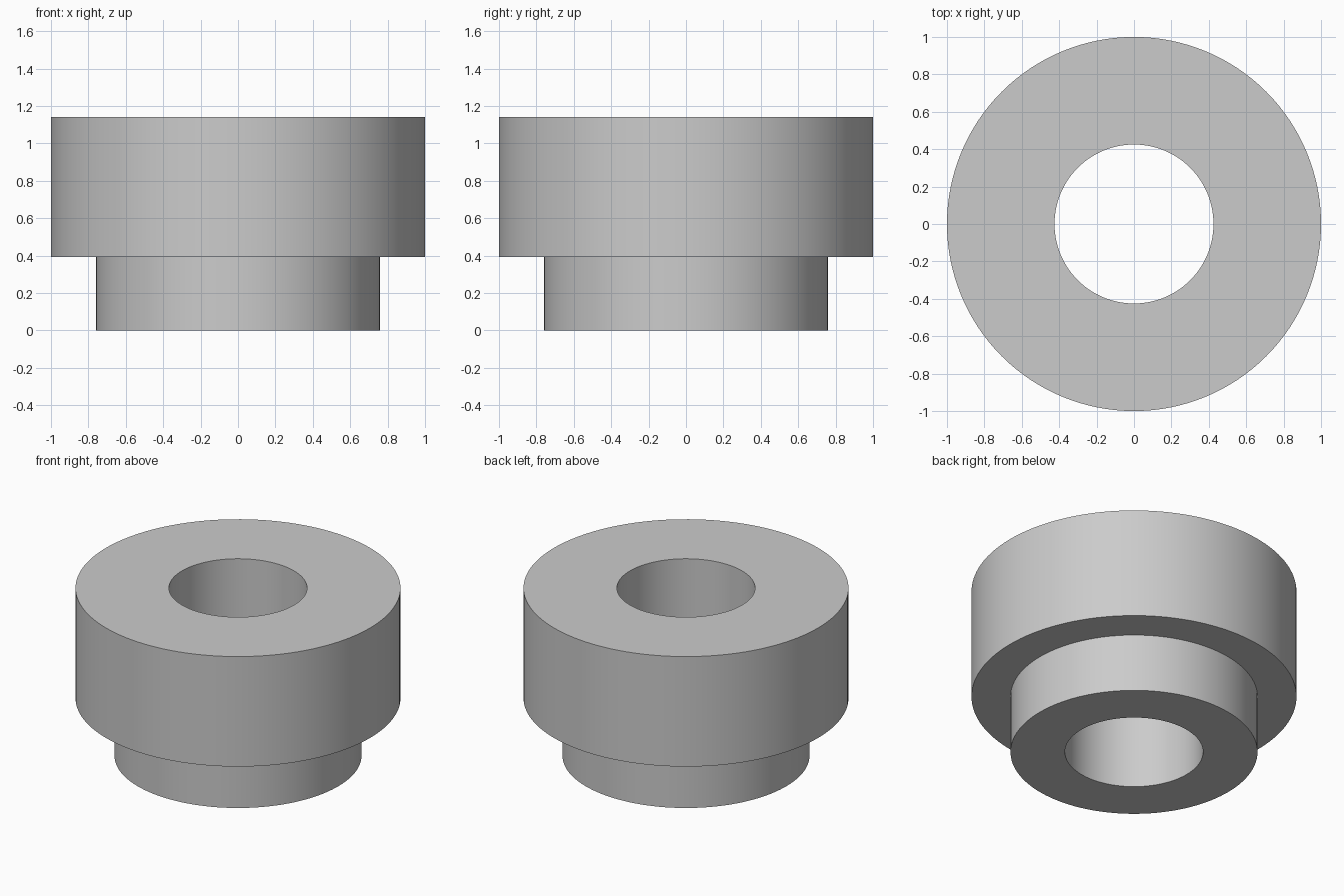
import bpy, bmesh, math

if "Cube" in bpy.data.objects:
    bpy.data.objects.remove(bpy.data.objects["Cube"])

SEGMENTS = 128
# Closed cross-section (radius, height): bore, narrow spigot, wide collar
PROFILE = [(0.425, 0), (0.76, 0), (0.76, 0.393), (1, 0.393), (1, 1.14), (0.425, 1.14)]

grey = bpy.data.materials.new("plain grey")
grey.diffuse_color = (0.6, 0.6, 0.6, 1)
grey.use_nodes = True
grey.node_tree.nodes["Principled BSDF"].inputs["Base Color"].default_value = grey.diffuse_color

# Revolve the cross-section into a stepped bushing
bm = bmesh.new()
rings = []
for r, z in PROFILE:
    rings.append([bm.verts.new((r * math.cos(a), r * math.sin(a), z))
                  for a in (2 * math.pi * i / SEGMENTS for i in range(SEGMENTS))])
for k, low in enumerate(rings):
    high = rings[(k + 1) % len(rings)]
    for i in range(SEGMENTS):
        j = (i + 1) % SEGMENTS
        bm.faces.new((low[i], low[j], high[j], high[i]))
bmesh.ops.recalc_face_normals(bm, faces=bm.faces)
mesh = bpy.data.meshes.new("stepped_bushing")
bm.to_mesh(mesh)
bm.free()
mesh.materials.append(grey)

bushing = bpy.data.objects.new("stepped_bushing", mesh)
bpy.context.collection.objects.link(bushing)

# Smooth walls, crisp rims
bpy.context.view_layer.objects.active = bushing
bushing.select_set(True)
bpy.ops.object.shade_smooth_by_angle(angle=math.radians(30))
